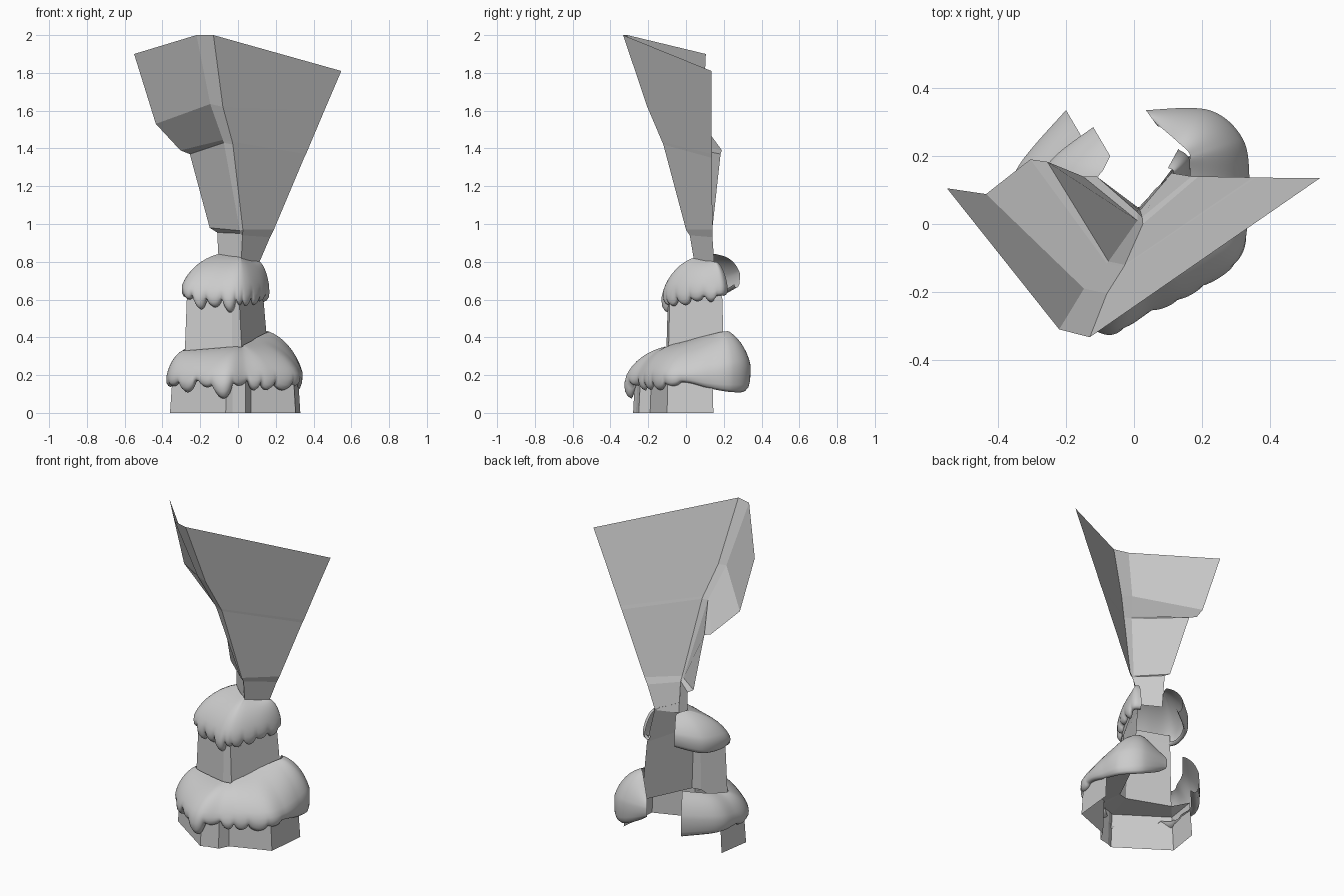
import bpy, bmesh, math


def sheet(name, rings, smooth=False, flip=False):
    """Open surface through rows of points, rows listed from top to bottom."""
    bm = bmesh.new()
    rows = [[bm.verts.new(p) for p in r] for r in rings]
    for a, b in zip(rows, rows[1:]):
        for j in range(len(a) - 1):
            f = [a[j], b[j], b[j + 1], a[j + 1]]
            bm.faces.new(f[::-1] if flip else f)
    bmesh.ops.remove_doubles(bm, verts=bm.verts, dist=0.0005)
    for f in bm.faces:
        f.smooth = smooth
    me = bpy.data.meshes.new(name)
    bm.to_mesh(me)
    bm.free()
    ob = bpy.data.objects.new(name, me)
    bpy.context.collection.objects.link(ob)
    return ob


def spline(pts, u):
    """Catmull-Rom interpolation of tuples."""
    i = min(int(u), len(pts) - 2)
    t = u - i
    p1, p2 = pts[i], pts[i + 1]
    p0, p3 = pts[max(i - 1, 0)], pts[min(i + 2, len(pts) - 1)]
    return [b + 0.5 * t * (c - a + t * (2*a - 5*b + 4*c - d + t * (3*(b - c) + d - a)))
            for a, b, c, d in zip(p0, p1, p2, p3)]


def snow(name, stations, drips, curl):
    """Station: outer x, y, shoulder z, rock x, y, z, hem z. Drip: position, drop, half width."""
    cols, per = [], 16
    for k in range((len(stations) - 1) * per + 1):
        u = k / per
        ox, oy, oz, ix, iy, iz, hem = spline(stations, u)
        drop = max([d * (1 - ((u - c) / w) ** 2) ** 0.7
                    for c, d, w in drips if abs(u - c) < w] + [0])
        dx, dy = ox - ix, oy - iy
        n = math.hypot(dx, dy)
        dx, dy = dx / n, dy / n
        low = hem - drop
        col = []
        # rounded upper blanket
        for s in range(9):
            t = s / 8
            r = n * (0.45 * t + 0.55 * math.sin(t * math.pi / 2))
            h = 0.4 * (1 - t) + 0.6 * math.cos(t * math.pi / 2)
            col.append((ix + dx * r, iy + dy * r, oz + (iz - oz) * h))
        # hanging hem, swelling at the drips and curling under
        for f, out in ((0.35, 0.0), (0.7, -0.002), (0.9, -0.010), (1.0, -0.025)):
            o = out + drop * 0.18 * math.sin(f * math.pi)
            col.append((ox + dx * o, oy + dy * o, oz + (low - oz) * f))
        col.append((ox - dx * curl, oy - dy * curl, low + 0.02 + drop * 0.5))
        cols.append(col)
    return sheet(name, list(zip(*cols)), smooth=True, flip=True)


# flared upper rock, open at the back: left edge, two corner edges, right edge
sheet("upper_rock", [
    [(-.55, .105, 1.90), (-.22, -.31, 2.0), (-.13, -.333, 2.0), (.547, .135, 1.81)],
    [(-.435, .088, 1.53), (-.147, -.19, 1.635), (-.08, -.205, 1.62), (.457, .135, 1.60)],
    [(-.305, .19, 1.39), (-.08, -.116, 1.445), (-.03, -.126, 1.435), (.36, .137, 1.37)],
    [(-.255, .183, 1.37), (-.075, -.11, 1.43), (-.027, -.12, 1.42), (.35, .137, 1.35)],
    [(-.15, .14, .98), (.01, .01, .965), (.026, 0, .97), (.19, .14, .97)],
    [(-.11, .14, .955), (.01, .035, .95), (.024, .02, .94), (.17, .14, .93)],
    [(-.10, .13, .75), (.01, .05, .76), (.015, .05, .76), (.11, .15, .79)],
])

# middle rock
mid_foot = [(-.285, -.01, .23), (-.03, -.107, .23), (.025, -.095, .23), (.167, .20, .23)]
sheet("middle_rock", [
    [(-.265, 0, .68), (-.035, -.085, .68), (.012, .03, .79), (.11, .15, .80)],
    [(-.27, -.003, .63), (-.032, -.095, .63), (.005, -.085, .63), (.135, .193, .60)],
    mid_foot,
])

# lower rock with the ledge that joins it to the middle rock
base = [(-.33, .12), (-.36, -.08), (-.065, -.28), (-.03, -.265),
        (.04, -.25), (.07, -.19), (.305, -.1), (.33, .145)]
sheet("lower_rock", [
    [mid_foot[i] for i in (0, 0, 1, 1, 2, 2, 3, 3)],
    [(x * .96, y * .96, .21) for x, y in base],
    [(x, y, 0) for x, y in base],
])

# snow on the lower ledge
snow("lower_snow", [
    (.035, .335, .26, .06, .30, .31, .20),
    (.22, .335, .25, .13, .24, .42, .12),
    (.32, .25, .24, .165, .20, .43, .11),
    (.34, .12, .22, .14, .15, .42, .13),
    (.335, 0, .21, .10, .07, .40, .16),
    (.30, -.11, .21, .07, 0, .38, .16),
    (.17, -.20, .21, .03, -.08, .36, .16),
    (.05, -.255, .20, .02, -.10, .35, .17),
    (-.07, -.315, .20, -.03, -.11, .35, .15),
    (-.22, -.235, .20, -.15, -.07, .34, .17),
    (-.36, -.10, .20, -.285, -.01, .33, .16),
    (-.372, .05, .21, -.27, .06, .34, .15),
    (-.34, .17, .23, -.24, .14, .36, .14),
    (-.20, .335, .26, -.15, .25, .39, .14),
], [(4.7, .02, .4), (5.4, .04, .35), (6.05, .04, .3), (6.65, .05, .3), (7.3, .02, .3),
    (8.1, .075, .4), (8.7, .03, .25), (9.35, .06, .28), (9.9, .02, .25), (10.4, .02, .3)], .05)

# snow on the upper ledge
snow("upper_snow", [
    (.13, .22, .67, .10, .165, .80, .62),
    (.165, .18, .67, .115, .15, .80, .62),
    (.135, .05, .67, .06, .10, .81, .61),
    (.055, -.08, .66, .02, .05, .82, .60),
    (-.03, -.12, .65, .01, .05, .825, .60),
    (-.16, -.085, .65, -.04, .08, .83, .60),
    (-.275, -.04, .66, -.10, .13, .84, .62),
    (-.295, .05, .68, -.105, .14, .84, .61),
    (-.25, .18, .70, -.09, .16, .84, .62),
    (-.12, .285, .74, -.07, .20, .83, .66),
], [(1.4, .03, .25), (2.0, .02, .25), (2.5, .035, .25), (3.1, .035, .3), (3.6, .03, .22),
    (4.15, .07, .3), (4.8, .04, .28), (5.4, .06, .24), (6.0, .02, .25)], .035)
